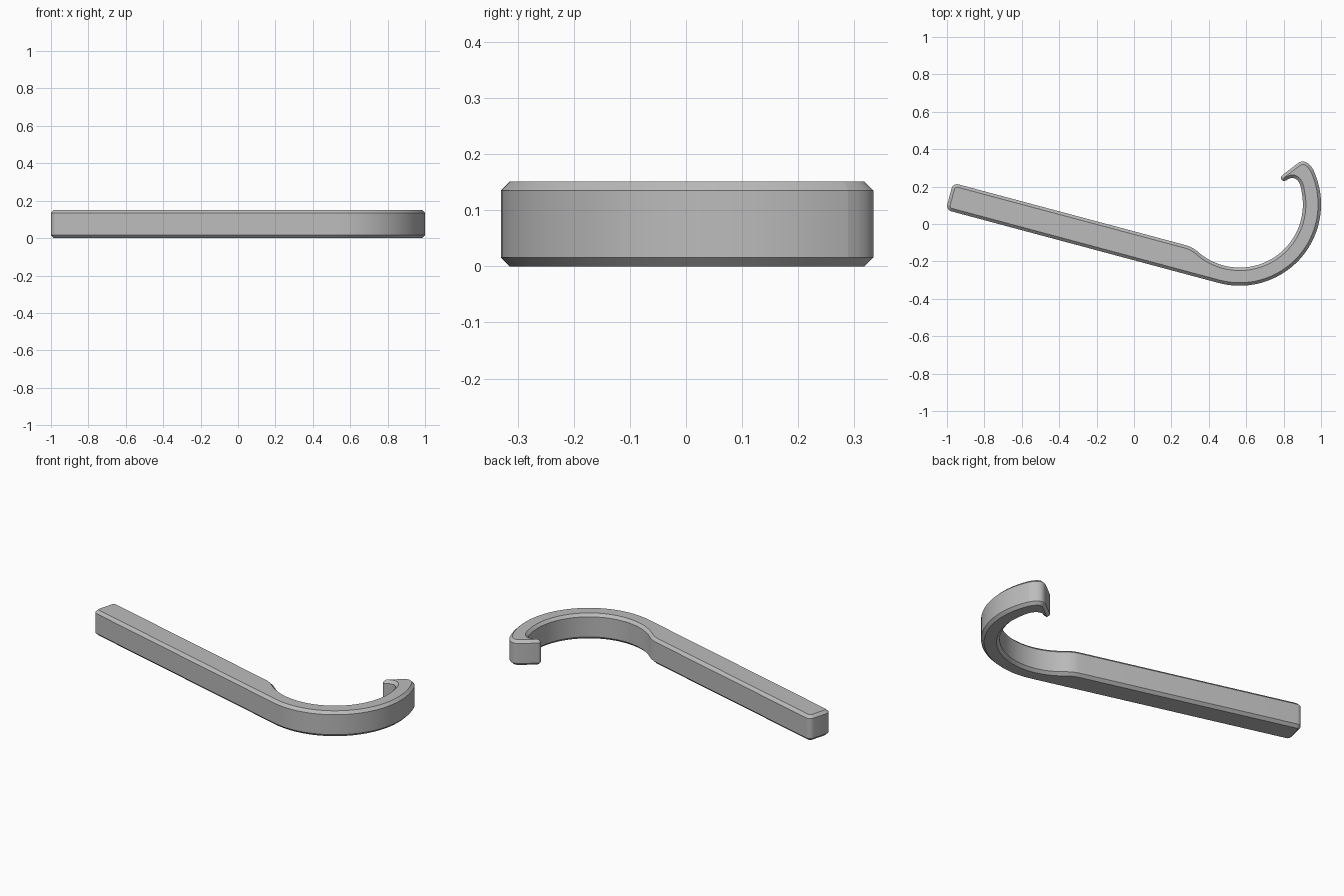
import bpy, bmesh
from math import radians, cos, sin
from mathutils import Vector

cube = bpy.data.objects.get("Cube")
if cube:
    bpy.data.objects.remove(cube, do_unlink=True)

HEIGHT, CHAMFER = 0.151, 0.016
CENTRE, OUTER, INNER = Vector((0.565, 0.105)), 0.435, 0.338


def polar(centre, radius, angle):
    return centre + radius * Vector((cos(radians(angle)), sin(radians(angle))))


def arc(centre, radius, start, end, steps):
    return [polar(centre, radius, start + (end - start) * i / steps)
            for i in range(steps + 1)]


def bezier(points, steps=8):
    """Points along a Bezier curve of any degree, by repeated blending."""
    result = []
    for i in range(steps + 1):
        row = [Vector(p) for p in points]
        while len(row) > 1:
            row = [a.lerp(b, i / steps) for a, b in zip(row, row[1:])]
        result.append(row[0])
    return result


# Handle directions and end corners
along = polar(Vector((0, 0)), 1, 165)
across = polar(Vector((0, 0)), 1, 75)
low_corner = polar(CENTRE, OUTER, -105) + along * 1.51
high_corner = low_corner + across * 0.149
neck = Vector((0.317, -0.124))
r = 0.03

# Outline, counter-clockwise
outline = arc(CENTRE, OUTER, -105, 25, 44)                          # outer hook
outline += bezier([outline[-1], (0.92, 0.358), (0.872, 0.322)])     # hook shoulder
outline += arc(Vector((0.803, 0.247)), 0.017, 128, 300, 8)          # hook tip
outline += bezier([(0.812, 0.232), (0.85, 0.262), (0.888, 0.245),
                   polar(CENTRE, INNER, 12)], 10)[1:]               # tip underside
outline += arc(CENTRE, INNER, 12, -129, 44)[1:]                     # inner hook
outline += bezier([outline[-1], neck, neck + along * 0.045])[1:]    # neck
outline += arc(high_corner - (along + across) * r, r, 75, 165, 6)   # handle end
outline += arc(low_corner + (across - along) * r, r, 165, 255, 6)

# Solid body with chamfered top and bottom rims
bm = bmesh.new()
base = bm.faces.new([bm.verts.new((p.x, p.y, CHAMFER)) for p in outline])
extruded = bmesh.ops.extrude_face_region(bm, geom=[base], use_keep_orig=True)["geom"]
top = next(g for g in extruded if isinstance(g, bmesh.types.BMFace))
for v in top.verts:
    v.co.z = HEIGHT - CHAMFER
bmesh.ops.recalc_face_normals(bm, faces=bm.faces[:])
for cap, level in ((base, 0), (top, HEIGHT)):
    bmesh.ops.inset_region(bm, faces=[cap], thickness=CHAMFER, use_even_offset=True)
    for v in cap.verts:
        v.co.z = level
bmesh.ops.recalc_face_normals(bm, faces=bm.faces[:])

mesh = bpy.data.meshes.new("hook_spanner")
bm.to_mesh(mesh)
bm.free()
body = bpy.data.objects.new("hook_spanner", mesh)
bpy.context.collection.objects.link(body)

# Plain grey metal colour
grey = bpy.data.materials.new("grey")
grey.use_nodes = True
colour = (0.5, 0.5, 0.5, 1)
grey.diffuse_color = colour
grey.node_tree.nodes["Principled BSDF"].inputs["Base Color"].default_value = colour
mesh.materials.append(grey)

bpy.ops.object.select_all(action="DESELECT")
body.select_set(True)
bpy.context.view_layer.objects.active = body
bpy.ops.object.shade_smooth_by_angle(angle=radians(30))
